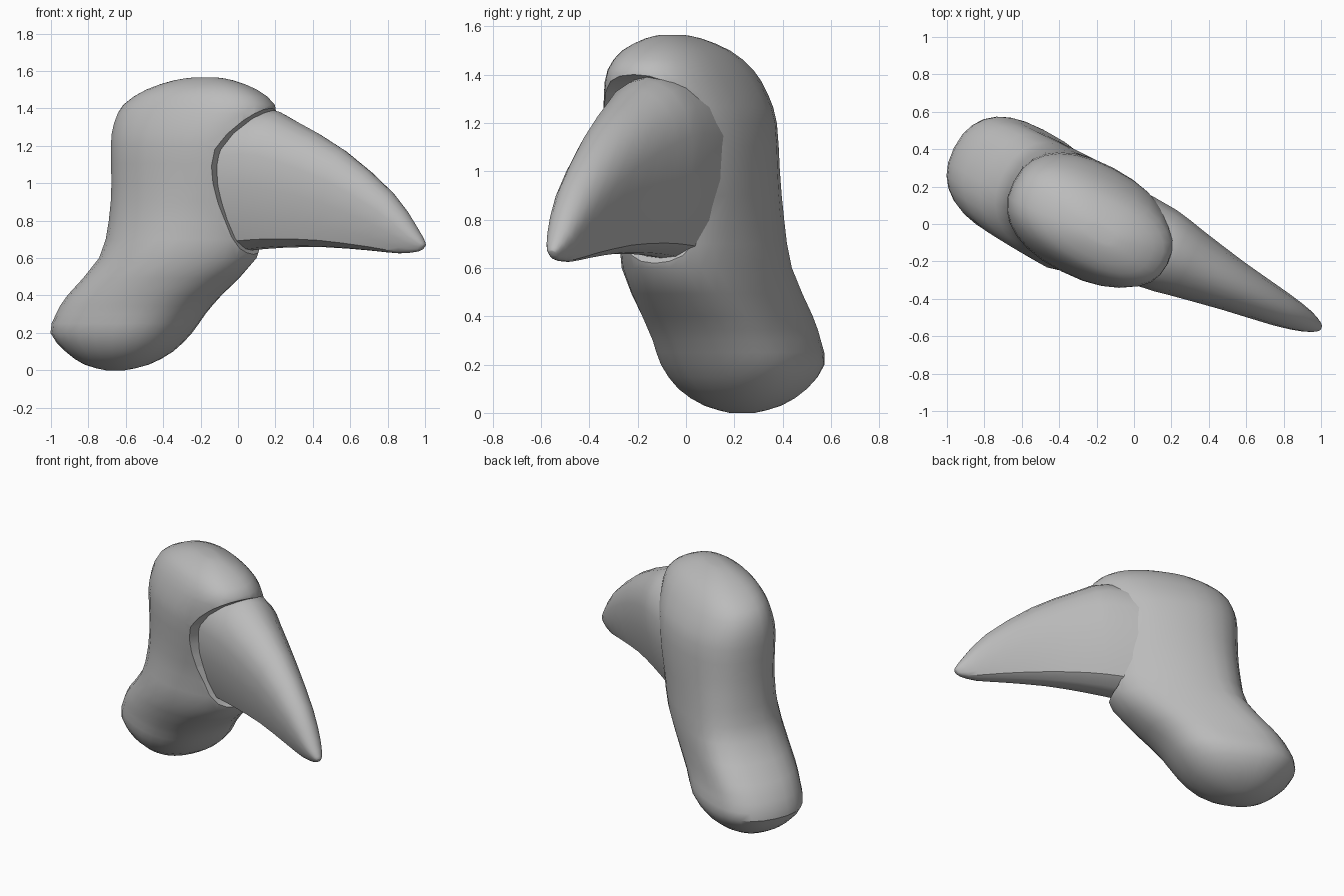
import bpy, bmesh
from math import cos, sin, tau, radians
from mathutils import Matrix, Vector

if "Cube" in bpy.data.objects:
    bpy.data.objects.remove(bpy.data.objects["Cube"])

# The toe is laid out along local x, then turned about z
TURN = Matrix.Rotation(radians(-27), 4, 'Z')

grey = bpy.data.materials.new("plain grey")
grey.use_nodes = True
grey.diffuse_color = (0.5, 0.5, 0.5, 1)
grey.node_tree.nodes["Principled BSDF"].inputs["Base Color"].default_value = (0.5, 0.5, 0.5, 1)


def smooth_rows(rows, steps=2):
    """Catmull-Rom interpolation between rows of numbers."""
    rows = [Vector(r) for r in rows]
    out = []
    for i in range(len(rows) - 1):
        a, b = rows[max(i - 1, 0)], rows[i]
        c, d = rows[i + 1], rows[min(i + 2, len(rows) - 1)]
        for s in range(steps):
            t = s / steps
            out.append(0.5 * (2 * b + (c - a) * t + (2 * a - 5 * b + 4 * c - d) * t * t
                              + (3 * b - a - 3 * c + d) * t ** 3))
    return out + [rows[-1]]


def loft(name, rings):
    """Skin closed rings of points and cap both ends."""
    bm = bmesh.new()
    loops = [[bm.verts.new(TURN @ Vector(p)) for p in ring] for ring in rings]
    n = len(loops[0])
    for lo, hi in zip(loops, loops[1:]):
        for i in range(n):
            j = (i + 1) % n
            bm.faces.new((lo[i], lo[j], hi[j], hi[i]))
    bm.faces.new(loops[0])
    bm.faces.new(loops[-1])
    bmesh.ops.recalc_face_normals(bm, faces=bm.faces)
    mesh = bpy.data.meshes.new(name)
    bm.to_mesh(mesh)
    bm.free()
    mesh.materials.append(grey)
    obj = bpy.data.objects.new(name, mesh)
    bpy.context.collection.objects.link(obj)
    return obj


def select(obj):
    bpy.ops.object.select_all(action='DESELECT')
    obj.select_set(True)
    bpy.context.view_layer.objects.active = obj


def power(c, e=0.86):
    return abs(c) ** e * (1 if c > 0 else -1)


def toe_ring(z, u, v, a, b, pinch, dish, sides=28):
    """Level slice, narrowed towards the front and hollowed on its left flank."""
    ring = []
    for i in range(sides):
        c, s = cos(tau * i / sides), sin(tau * i / sides)
        width = b * (1 - pinch * max(c, 0))
        ring.append((u + a * power(c), v + width * power(s) - dish * max(s, 0) ** 6, z))
    return ring


# Toe bone: height, centre x, centre y, half length, half width, pinch, dish
slices = [
    (0.0, -0.69, -0.09, 0.05, 0.05, 0, 0), (0.03, -0.685, -0.085, 0.17, 0.15, 0, 0),
    (0.1, -0.672, -0.079, 0.285, 0.25, 0, 0), (0.2, -0.663, -0.073, 0.38, 0.312, 0, 0.01),
    (0.3, -0.605, -0.073, 0.405, 0.322, 0.05, 0.03), (0.4, -0.52, -0.075, 0.42, 0.33, 0.1, 0.045),
    (0.6, -0.31, -0.078, 0.437, 0.34, 0.3, 0.05), (0.8, -0.26, -0.075, 0.435, 0.32, 0.25, 0.035),
    (1.0, -0.238, -0.083, 0.44, 0.31, 0.1, 0.01), (1.2, -0.23, -0.095, 0.447, 0.307, 0, 0),
    (1.32, -0.205, -0.105, 0.455, 0.28, 0, 0), (1.42, -0.175, -0.115, 0.43, 0.238, 0, 0),
    (1.5, -0.155, -0.125, 0.315, 0.178, 0, 0), (1.55, -0.14, -0.13, 0.17, 0.09, 0, 0),
    (1.565, -0.13, -0.13, 0.07, 0.035, 0, 0)]
toe = loft("toe_bone", [toe_ring(*row) for row in smooth_rows(slices)])

# Socket: a curved front cut that leaves a lip above and below the claw
back_curve = smooth_rows([(0.3, 1.43), (0.18, 1.34), (0.04, 1.18), (0.02, 1.0),
                          (0.06, 0.8), (0.11, 0.65), (0.17, 0.585)])
outline = [(0.7, 1.43)] + [tuple(p) for p in back_curve] + [(0.7, 0.585)]
cutter = loft("socket_cutter", [[(u, v, z) for u, z in outline] for v in (-0.7, 0.6)])
select(toe)
cut = toe.modifiers.new("socket", 'BOOLEAN')
cut.operation = 'DIFFERENCE'
cut.solver = 'EXACT'
cut.object = cutter
bpy.ops.object.modifier_apply(modifier=cut.name)
bpy.data.objects.remove(cutter)

# Claw: egg-shaped sections (top x, top z, bottom x, bottom z, centre y, half width)
sections = [
    (-0.1, 1.38, -0.06, 0.62, -0.055, 0.235), (0.2, 1.4, 0.1, 0.64, -0.058, 0.228),
    (0.36, 1.34, 0.3, 0.655, -0.058, 0.195), (0.66, 1.18, 0.55, 0.658, -0.055, 0.14),
    (0.95, 0.95, 0.82, 0.64, -0.05, 0.095), (1.09, 0.77, 0.99, 0.625, -0.045, 0.06),
    (1.14, 0.69, 1.1, 0.635, -0.043, 0.028), (1.145, 0.67, 1.13, 0.65, -0.043, 0.012)]
half = [(0.98, 0.3), (0.93, 0.6), (0.83, 0.87), (0.68, 1), (0.45, 0.95),
        (0.22, 0.8), (0.07, 0.62), (0.01, 0.3)]
egg = [(1, 0)] + half + [(0, 0)] + [(h, -w) for h, w in reversed(half)]
claw = loft("claw", [
    [(bu + (tu - bu) * h, v + w * k, bz + (tz - bz) * h) for h, k in egg]
    for tu, tz, bu, bz, v, w in smooth_rows(sections)])

for obj in (toe, claw):
    select(obj)
    bpy.ops.object.shade_smooth_by_angle(angle=radians(35))
